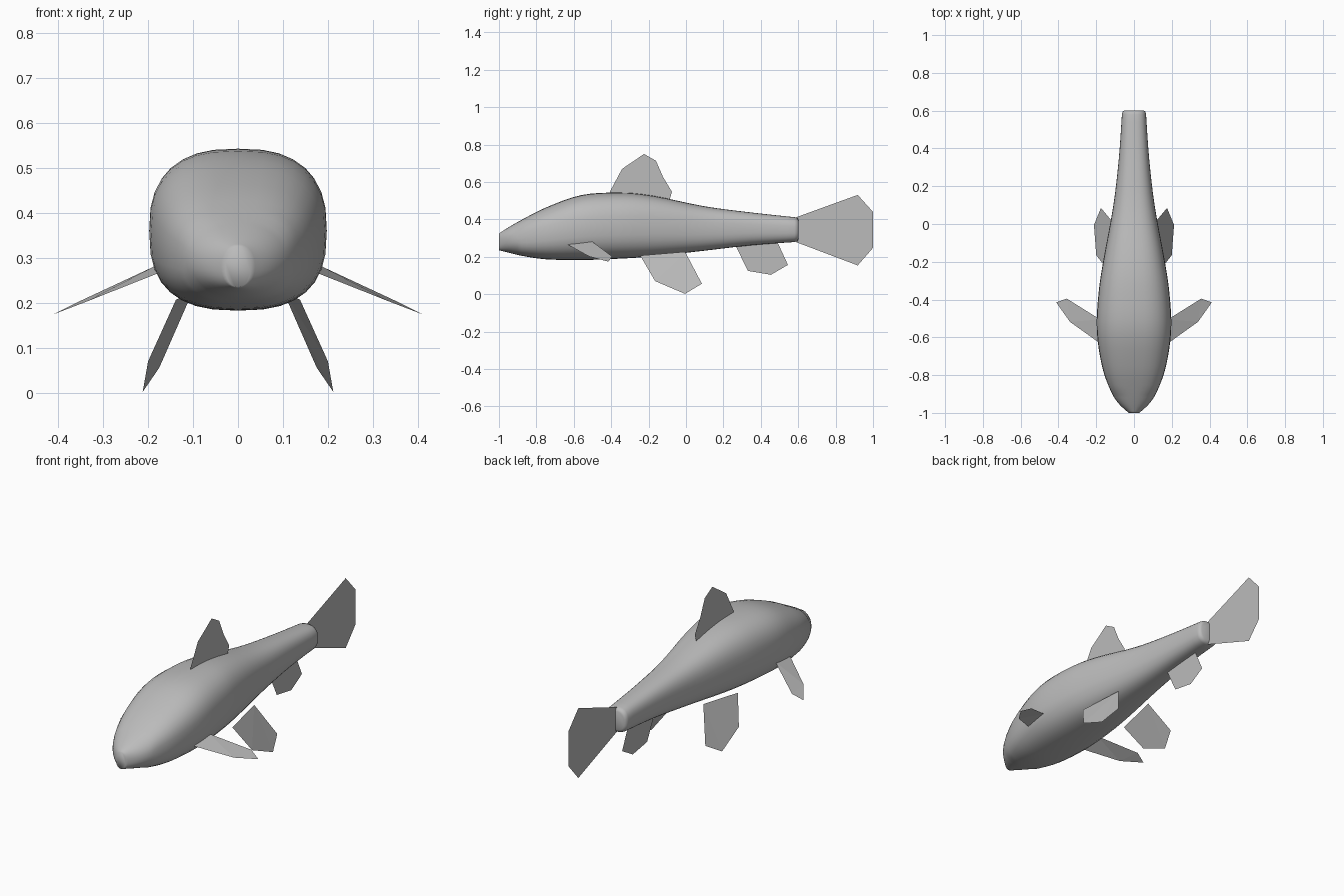
import bpy, bmesh, math
from mathutils import Vector

cube = bpy.data.objects.get("Cube")
if cube:
    bpy.data.objects.remove(cube)

grey = bpy.data.materials.new("plain grey")
grey.use_nodes = True
grey.diffuse_color = (0.5, 0.5, 0.5, 1)
grey.node_tree.nodes["Principled BSDF"].inputs["Base Color"].default_value = (0.5, 0.5, 0.5, 1)


def make_object(name, bm):
    mesh = bpy.data.meshes.new(name)
    bm.to_mesh(mesh)
    bm.free()
    mesh.materials.append(grey)
    obj = bpy.data.objects.new(name, mesh)
    bpy.context.collection.objects.link(obj)
    return obj


def smooth_between(a, b, c, d, t):
    """Catmull-Rom blend from b to c."""
    return (b * 2 + (c - a) * t + (a * 2 - b * 5 + c * 4 - d) * t * t
            + (b * 3 - a - c * 3 + d) * t ** 3) / 2


# Body stations: y, half width, bottom, top
STATIONS = [Vector(s) for s in (
    (-1.0, 0.028, 0.235, 0.325), (-0.95, 0.082, 0.223, 0.357),
    (-0.88, 0.125, 0.206, 0.397), (-0.75, 0.17, 0.187, 0.463),
    (-0.56, 0.197, 0.183, 0.53), (-0.36, 0.187, 0.19, 0.543),
    (-0.18, 0.16, 0.202, 0.527), (0.1, 0.109, 0.233, 0.47),
    (0.35, 0.08, 0.262, 0.437), (0.58, 0.064, 0.279, 0.412))]
SIDES = 32
STEPS = 4


def body_ring(bm, station):
    y, width, low, high = station
    power = 2 / (2.6 if y > -0.9 else 2.2)
    ring = []
    for i in range(SIDES):
        a = math.tau * i / SIDES
        c, s = math.cos(a), math.sin(a)
        x = math.copysign(abs(c) ** power, c) * width
        z = (low + high) / 2 + math.copysign(abs(s) ** power, s) * (high - low) / 2
        ring.append(bm.verts.new((x, y, z)))
    return ring


# Smooth lofted body with a slightly rounded tail end
bm = bmesh.new()
path = []
last = len(STATIONS) - 1
for i in range(last):
    near = [STATIONS[min(max(k, 0), last)] for k in range(i - 1, i + 3)]
    path += [smooth_between(*near, step / STEPS) for step in range(STEPS)]
path += [STATIONS[-1], Vector((0.595, 0.061, 0.283, 0.408)),
         Vector((0.602, 0.05, 0.296, 0.396))]
rings = [body_ring(bm, s) for s in path]
for a, b in zip(rings, rings[1:]):
    for i in range(SIDES):
        j = (i + 1) % SIDES
        bm.faces.new((a[i], a[j], b[j], b[i]))
bm.faces.new(rings[0])
bm.faces.new(rings[-1])
bmesh.ops.recalc_face_normals(bm, faces=bm.faces)
for face in bm.faces:
    face.smooth = True
make_object("body", bm)


# Thin flat fins
def fin(name, points, mirrored=False):
    bm = bmesh.new()
    face = bm.faces.new([bm.verts.new(p) for p in points])
    bmesh.ops.triangulate(bm, faces=[face])
    obj = make_object(name, bm)
    if mirrored:
        obj.modifiers.new("other side", "MIRROR").use_clip = False
    return obj


def centre_fin(name, outline):
    return fin(name, [(0, y, z) for y, z in outline])


centre_fin("tail_fin", [(0.59, 0.412), (0.918, 0.531), (1.0, 0.44), (0.855, 0.344),
                        (1.0, 0.248), (0.918, 0.154), (0.59, 0.278)])
centre_fin("dorsal_fin", [(-0.406, 0.53), (-0.406, 0.55), (-0.342, 0.67), (-0.224, 0.75),
                          (-0.16, 0.713), (-0.123, 0.627), (-0.075, 0.547), (-0.09, 0.5)])
centre_fin("anal_fin", [(0.265, 0.26), (0.331, 0.125), (0.454, 0.104),
                        (0.545, 0.157), (0.486, 0.285)])
fin("pelvic_fins", [(0.138, -0.245, 0.207), (0.2, -0.165, 0.07), (0.212, -0.005, 0.002),
                    (0.175, 0.085, 0.056), (0.1, -0.005, 0.227)], True)
fin("pectoral_fins", [(0.18, -0.632, 0.265), (0.339, -0.518, 0.202), (0.412, -0.415, 0.174),
                      (0.356, -0.395, 0.202), (0.18, -0.505, 0.284)], True)
